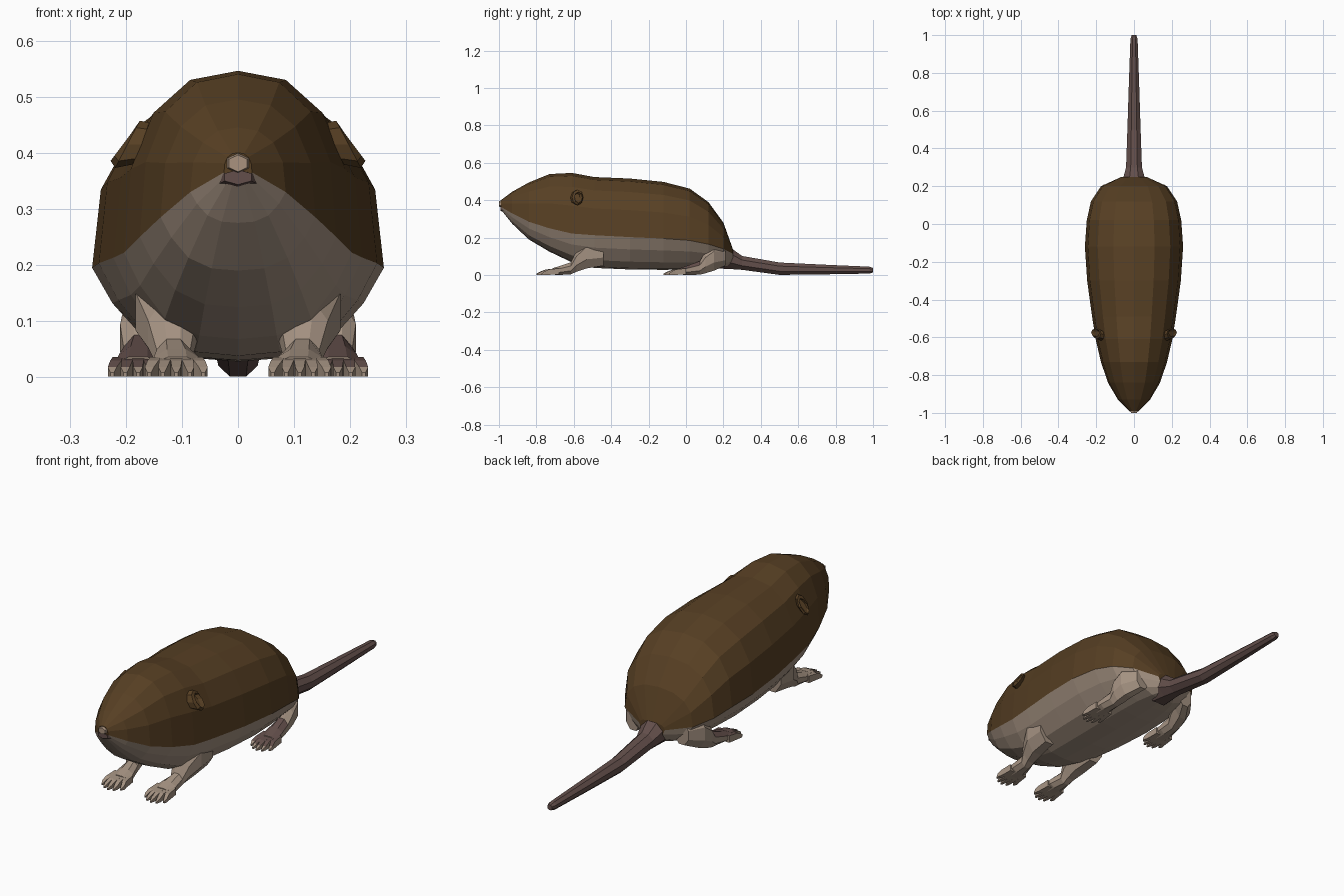
import bpy, bmesh, math


def material(name, rgb):
    m = bpy.data.materials.new(name)
    m.diffuse_color = (*rgb, 1)
    return m


FUR = material("brown fur", (0.095, 0.050, 0.017))
BELLY = material("pale belly", (0.37, 0.285, 0.22))
SKIN = material("tail skin", (0.125, 0.078, 0.070))
NOSE = material("nose beige", (0.40, 0.29, 0.21))


def loft(name, rings, mats, rule=None):
    """Skin closed rings of equal length; rule(face) picks a material index."""
    bm = bmesh.new()
    vs = [[bm.verts.new(p) for p in r] for r in rings]
    n = len(rings[0])
    for a, b in zip(vs, vs[1:]):
        for i in range(n):
            j = (i + 1) % n
            f = bm.faces.new((a[i], a[j], b[j], b[i]))
            if rule:
                f.material_index = rule(f, i)
    for cap in (vs[0], vs[-1]):
        bm.faces.new(cap)
    bmesh.ops.recalc_face_normals(bm, faces=bm.faces)
    me = bpy.data.meshes.new(name)
    bm.to_mesh(me)
    bm.free()
    for m in mats:
        me.materials.append(m)
    ob = bpy.data.objects.new(name, me)
    bpy.context.collection.objects.link(ob)
    return ob


def oval(x, y, hw, zb, zt, n=8):
    """Upright faceted oval across the body axis."""
    zc, hz, k = (zb + zt) / 2, (zt - zb) / 2, 1 / math.cos(math.pi / n)
    return [(x + hw * k * math.cos(2 * math.pi * (i + .5) / n), y,
             zc + hz * k * math.sin(2 * math.pi * (i + .5) / n)) for i in range(n)]


# Body: y, half width, top, fur line, bottom
STATIONS = [
    (-0.99, 0.025, 0.40, 0.365, 0.35), (-0.93, 0.085, 0.445, 0.33, 0.275),
    (-0.84, 0.138, 0.495, 0.285, 0.19), (-0.73, 0.175, 0.54, 0.25, 0.125),
    (-0.61, 0.203, 0.546, 0.222, 0.068), (-0.49, 0.222, 0.524, 0.213, 0.038),
    (-0.30, 0.248, 0.516, 0.203, 0.030), (-0.12, 0.260, 0.498, 0.195, 0.028),
    (0.02, 0.250, 0.462, 0.185, 0.030), (0.12, 0.228, 0.39, 0.165, 0.035),
    (0.20, 0.175, 0.28, 0.14, 0.040), (0.25, 0.065, 0.14, 0.115, 0.055)]
UPPER = [(0, 1), (0.42, 0.95), (0.74, 0.77), (0.94, 0.46)]
LOWER = [(1, 0), (0.86, 0.38), (0.64, 0.76), (0.34, 0.96), (0, 1)]


def body_ring(y, w, zt, zs, zb):
    half = [(w * a, y, zs + (zt - zs) * b) for a, b in UPPER]
    half += [(w * a, y, zs + (zb - zs) * b) for a, b in LOWER]
    return half + [(-x, y, z) for x, y, z in half[-2:0:-1]]


loft("body", [body_ring(*s) for s in STATIONS], [FUR, BELLY],
     lambda f, i: 1 if 4 <= i < 12 else 0)

# Nose tip and the lip beneath it
loft("nose", [oval(0, -0.97, 0.026, 0.362, 0.402, 6),
              oval(0, -1.0, 0.016, 0.368, 0.394, 6)], [NOSE])
loft("upper_lip", [oval(0, -0.93, 0.055, 0.325, 0.365, 6),
                   oval(0, -0.993, 0.024, 0.345, 0.368, 6)], [SKIN])

# Tail
loft("tail", [oval(0, y, w, b, t) for y, w, b, t in [
    (0.17, 0.075, 0.035, 0.17), (0.24, 0.058, 0.032, 0.145),
    (0.30, 0.042, 0.028, 0.102), (0.50, 0.035, 0.001, 0.067),
    (0.75, 0.027, 0.004, 0.055), (0.98, 0.019, 0.008, 0.045),
    (1.0, 0.012, 0.014, 0.038)]], [SKIN])


def toes(name, s, xc, y0, length, spread, mats, rule):
    """Five fanned toes, the middle ones longest, each with a claw-like tip."""
    for k in range(5):
        t = (k - 2) / 2
        x = xc + t * spread * 0.72
        tip = xc + t * spread
        L = length * (1 - 0.28 * t * t)
        loft(f"{name}_toe_{k + 1}", [
            oval(s * x, y0 + 0.02, 0.012, 0.004, 0.036, 4),
            oval(s * (x + tip) / 2, y0 - L * 0.5, 0.010, 0.001, 0.030, 4),
            oval(s * tip, y0 - L * 0.8, 0.008, 0.001, 0.018, 4),
            oval(s * tip, y0 - L, 0.003, 0.001, 0.008, 4)], mats, rule)


def plain(f, i):
    return 0


def hind_rule(f, i):
    # dark skin on the upward side of the hind feet
    f.normal_update()
    c = f.calc_center_median()
    return 1 if abs(f.normal.z) > 0.3 and c.z > 0.02 and c.y < 0.06 else 0


for side, s in (("right", 1), ("left", -1)):
    # Front leg and paw
    loft(f"front_leg_{side}", [oval(s * x, y, w, b, t) for x, y, w, b, t in [
        (0.108, -0.715, 0.040, 0.002, 0.036), (0.110, -0.67, 0.040, 0.001, 0.050),
        (0.115, -0.615, 0.030, 0.004, 0.068), (0.118, -0.585, 0.042, 0.018, 0.135),
        (0.125, -0.53, 0.058, 0.036, 0.20), (0.130, -0.44, 0.050, 0.050, 0.20)]],
        [BELLY])
    toes(f"front_{side}", s, 0.110, -0.70, 0.10, 0.048, [BELLY], plain)
    # Hind leg and foot
    loft(f"hind_leg_{side}", [oval(s * x, y, w, b, t) for x, y, w, b, t in [
        (0.178, -0.035, 0.040, 0.002, 0.036), (0.176, 0.02, 0.037, 0.001, 0.055),
        (0.172, 0.075, 0.032, 0.002, 0.075), (0.168, 0.105, 0.042, 0.010, 0.13),
        (0.158, 0.15, 0.045, 0.024, 0.17), (0.125, 0.21, 0.035, 0.050, 0.15)]],
        [BELLY, SKIN], hind_rule)
    toes(f"hind_{side}", s, 0.178, -0.02, 0.10, 0.046, [BELLY, SKIN], hind_rule)
    # Small rounded ear, hollow towards the front
    rings = []
    for d, r in ((-0.02, 0.85), (0.012, 1.0), (0.020, 0.7), (0.006, 0.5)):
        rings.append([(s * (0.185 + d - 0.022 * math.sin(a)),
                       -0.585 + 0.030 * r * math.cos(a) + d * 0.5,
                       0.415 + 0.042 * r * math.sin(a))
                      for a in (2 * math.pi * i / 8 for i in range(8))])
    loft(f"ear_{side}", rings, [FUR])
